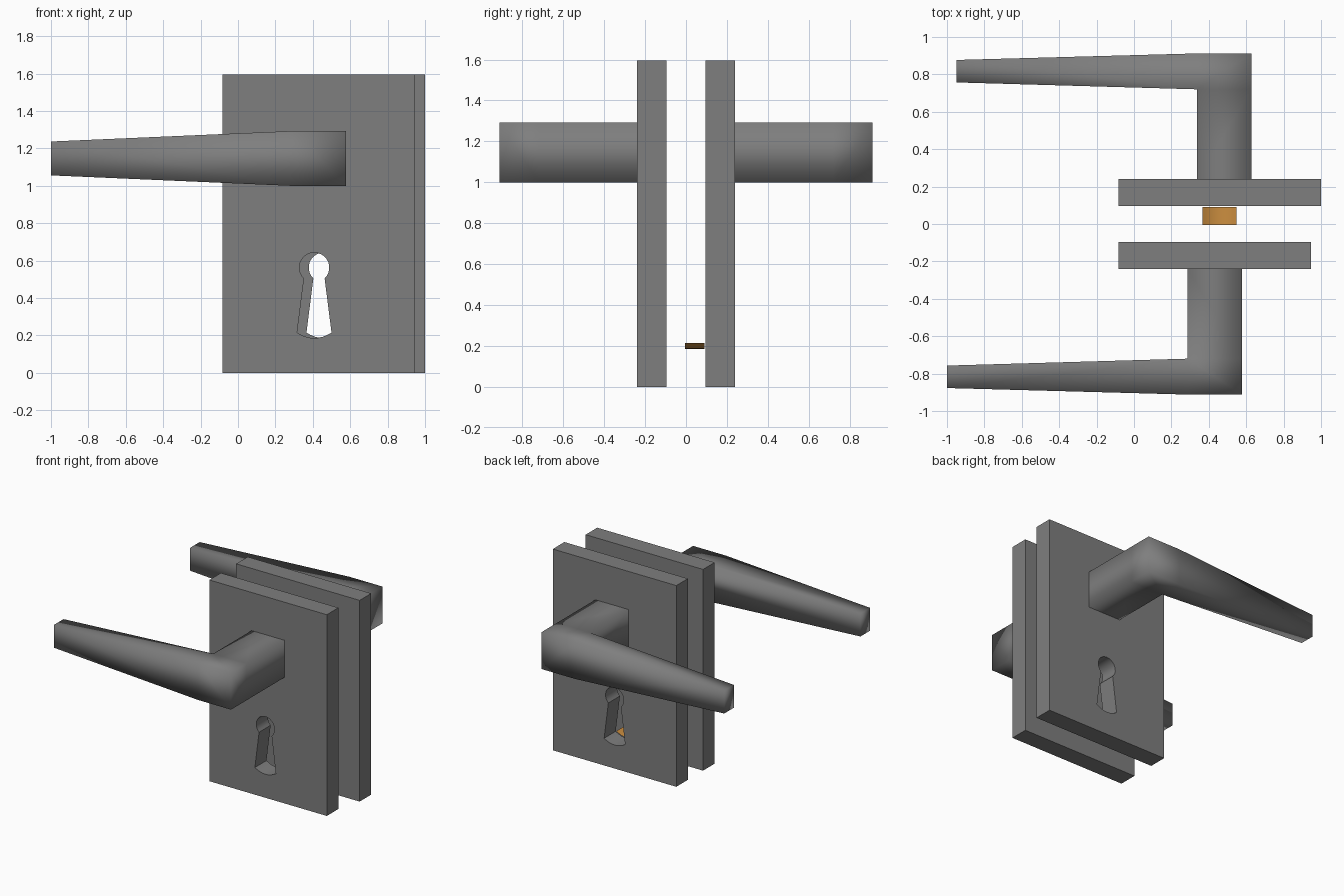
import bpy, bmesh
from math import sin, cos, asin, pi, radians

if "Cube" in bpy.data.objects:
    bpy.data.objects.remove(bpy.data.objects["Cube"])

HEIGHT = 1.595
INNER, OUTER, ELBOW = 0.095, 0.24, 0.912   # distances of the plate faces and handle front from the door centre


def material(name, color):
    mat = bpy.data.materials.new(name)
    mat.diffuse_color = (*color, 1)
    mat.use_nodes = True
    mat.node_tree.nodes["Principled BSDF"].inputs["Base Color"].default_value = mat.diffuse_color
    return mat


iron = material("dark_iron", (0.21, 0.21, 0.21))
brass = material("brass", (0.6, 0.27, 0.05))


def finish(bm, name, mat, smooth_angle=None, recalc=True):
    if recalc:
        bmesh.ops.recalc_face_normals(bm, faces=bm.faces[:])
    mesh = bpy.data.meshes.new(name)
    bm.to_mesh(mesh)
    bm.free()
    mesh.materials.append(mat)
    obj = bpy.data.objects.new(name, mesh)
    bpy.context.collection.objects.link(obj)
    if smooth_angle is None:
        mesh.shade_smooth()
    else:
        bpy.ops.object.select_all(action='DESELECT')
        obj.select_set(True)
        bpy.context.view_layer.objects.active = obj
        bpy.ops.object.shade_smooth_by_angle(angle=radians(smooth_angle))


def bottom_arc(cx, steps=8):
    # shallow curve along the foot of the keyhole
    return [(cx + 0.092 * t, 0.186 + 0.029 * t * t)
            for t in (-1 + 2 * i / steps for i in range(steps + 1))]


def keyhole(cx, steps=20):
    # round head over a flared slot
    a0 = -asin(0.058 / 0.08)
    a1 = pi - a0
    head = [(cx + 0.08 * cos(a), 0.563 + 0.08 * sin(a))
            for a in (a0 + (a1 - a0) * i / steps for i in range(steps + 1))]
    return head + bottom_arc(cx)


def plate(name, side, x0, x1, cx):
    # flat outline with the keyhole cut out, extruded to thickness
    bm = bmesh.new()
    outline = [(x0, 0), (x1, 0), (x1, HEIGHT), (x0, HEIGHT)]
    edges = []
    for loop in (outline, keyhole(cx)):
        vs = [bm.verts.new((x, side * INNER, z)) for x, z in loop]
        edges += [bm.edges.new((vs[i - 1], vs[i])) for i in range(len(vs))]
    bmesh.ops.triangle_fill(bm, edges=edges, use_beauty=True)
    ext = bmesh.ops.extrude_face_region(bm, geom=bm.faces[:], use_keep_orig=True)
    for v in ext["geom"]:
        if isinstance(v, bmesh.types.BMVert):
            v.co.y = side * OUTER
    finish(bm, name, iron, 30)


def handle(name, side, dx):
    # L-shaped plan: stem root, elbow block, tapered lever tip
    bm = bmesh.new()
    left, right, inner = 0.287, 0.577, 0.72
    plan = [(left, OUTER), (right, OUTER), (right, inner), (right, ELBOW),
            (left, ELBOW), (-1.0, 0.877), (-1.0, 0.757), (left, inner)]
    low, high = [], []
    for x, y in plan:
        lo, hi = (1.0, 1.293) if x > 0 else (1.056, 1.237)
        low.append(bm.verts.new((x + dx, side * y, lo)))
        high.append(bm.verts.new((x + dx, side * y, hi)))
    for ring in (low, high):
        for quad in ((0, 1, 2, 7), (7, 2, 3, 4), (7, 4, 5, 6)):
            bm.faces.new([ring[i] for i in quad])
    # side walls, leaving the root open against the plate
    for i in range(1, 8):
        j = (i + 1) % 8
        bm.faces.new((low[i], low[j], high[j], high[i]))
    finish(bm, name, iron)


# front and back sets, the back one shifted slightly sideways
for label, side, dx, right_edge in (("front", -1, 0.0, 0.947), ("back", 1, 0.05, 1.0)):
    plate(label + "_plate", side, -0.083, right_edge, 0.408 + dx)
    handle(label + "_handle", side, dx)

# curved brass strip between the plates, at the foot of the keyhole
bm = bmesh.new()
pairs = [(bm.verts.new((x, -0.005, z)), bm.verts.new((x, 0.09, z))) for x, z in bottom_arc(0.457)]
for (a, b), (c, d) in zip(pairs, pairs[1:]):
    bm.faces.new((a, c, d, b))
finish(bm, "keyhole_strip", brass, recalc=False)
